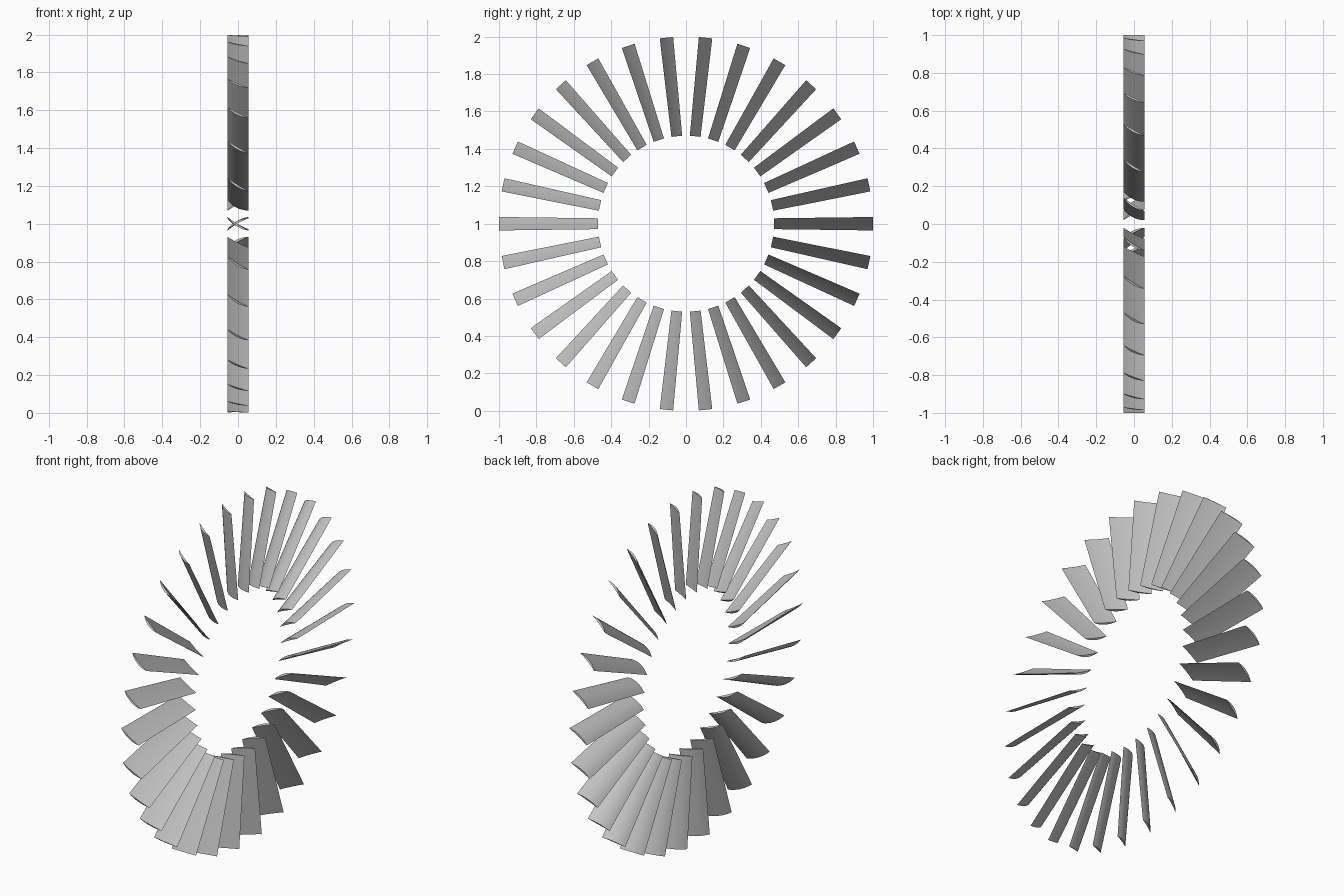
import bpy, bmesh
from math import radians, hypot
from mathutils import Matrix

cube = bpy.data.objects.get("Cube")
if cube:
    bpy.data.objects.remove(cube, do_unlink=True)

BLADES = 30
ROOT, TIP = 0.47, 1.0       # radii of the blade ends
HALF_X = 0.056              # half chord along the axis
STEPS = 10                  # facets across each blade side

metal = bpy.data.materials.new("grey metal")
metal.use_nodes = True
grey = (0.55, 0.55, 0.55, 1)
metal.diffuse_color = grey
metal.node_tree.nodes["Principled BSDF"].inputs["Base Color"].default_value = grey


def section(bm, radius, half_t):
    """One closed airfoil loop: a bulged back and a nearly flat face."""
    length = hypot(HALF_X, half_t)
    nx, nt = -half_t / length, HALF_X / length
    params = [-1 + 2 * i / STEPS for i in range(STEPS + 1)]
    sides = [(s, 0.015) for s in params] + [(s, 0.003) for s in params[-2:0:-1]]
    loop = []
    for s, sag in sides:
        bulge = sag * (1 - s * s)
        x = s * HALF_X + nx * bulge
        t = s * half_t + nt * bulge
        loop.append(bm.verts.new((x, -radius, -t)))
    return loop


# Blade: twisted airfoil lofted from root to tip, with flat ends
bm = bmesh.new()
root = section(bm, ROOT, 0.029)
tip = section(bm, TIP, 0.036)
n = len(root)
for i in range(n):
    j = (i + 1) % n
    bm.faces.new((root[i], root[j], tip[j], tip[i]))
bm.faces.new(root)
bm.faces.new(tip)
bmesh.ops.recalc_face_normals(bm, faces=bm.faces)
mesh = bpy.data.meshes.new("blade")
bm.to_mesh(mesh)
bm.free()
mesh.materials.append(metal)

# Ring of blades around the x axis
bpy.ops.object.select_all(action="DESELECT")
for k in range(BLADES):
    blade = bpy.data.objects.new(f"blade_{k + 1}", mesh)
    bpy.context.collection.objects.link(blade)
    blade.matrix_world = (Matrix.Translation((0, 0, 1))
                          @ Matrix.Rotation(radians(360 / BLADES * k), 4, "X"))
    if k == 0:
        blade.select_set(True)
        bpy.context.view_layer.objects.active = blade

# The blades share one mesh, so shading the first smooths them all
bpy.ops.object.shade_smooth_by_angle(angle=radians(30))
